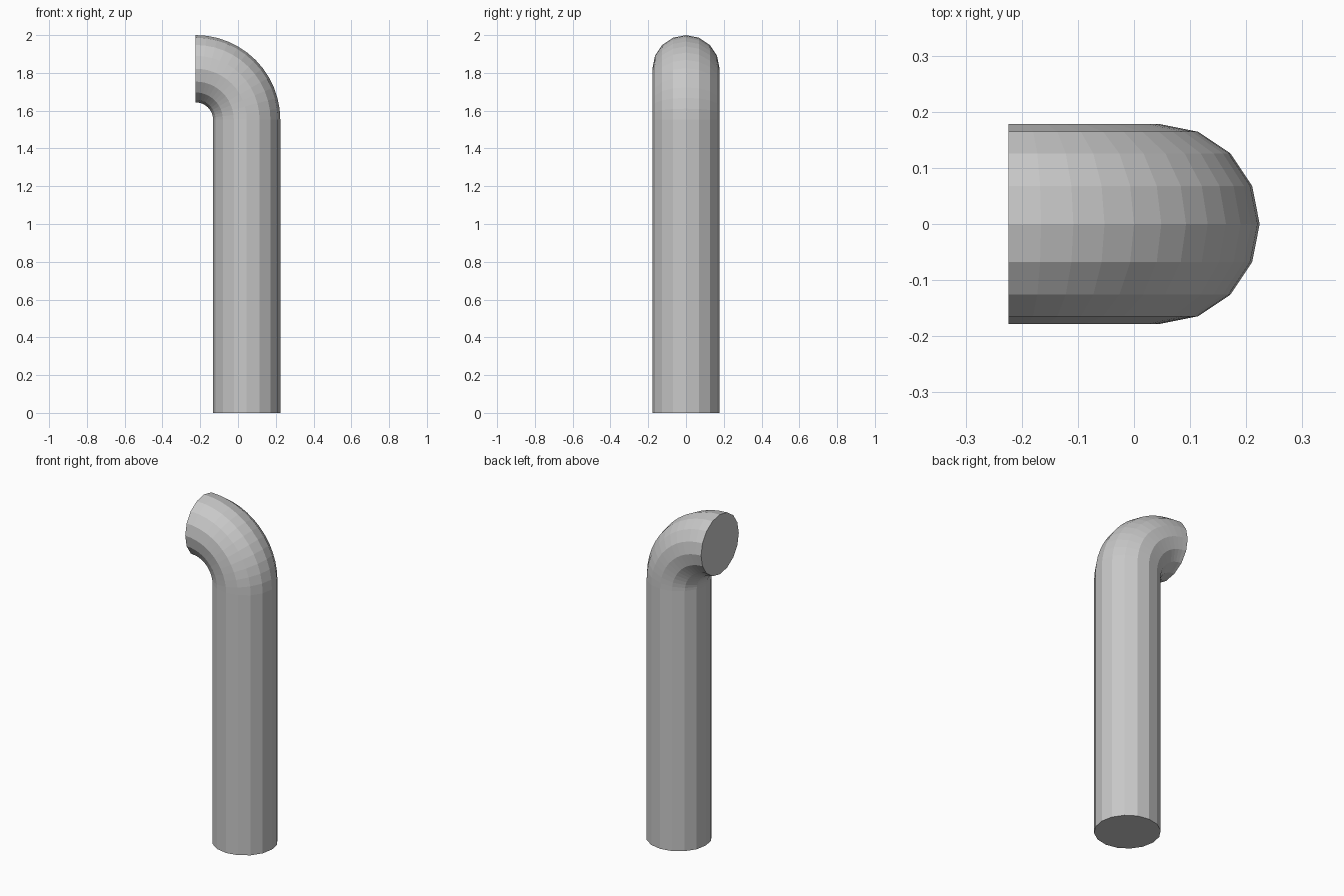
import bpy, bmesh, math
from mathutils import Vector

if "Cube" in bpy.data.objects:
    bpy.data.objects.remove(bpy.data.objects["Cube"])

SIDES = 16          # sides of the round section
BEND_STEPS = 12     # segments in the 90 degree elbow
R = 0.178           # pipe radius
BEND = 0.27         # radius of the elbow centre line
PX = 0.046          # x of the upright pipe axis
JOINT = 2.0 - BEND - R   # height where the elbow starts

grey = bpy.data.materials.new("light grey")
grey.diffuse_color = (0.58, 0.58, 0.58, 1)
grey.use_nodes = True
grey.node_tree.nodes["Principled BSDF"].inputs["Base Color"].default_value = grey.diffuse_color


def ring(bm, angle, z_shift=0.0):
    """Section of the pipe, swung by angle about the elbow centre."""
    verts = []
    for i in range(SIDES):
        a = 2 * math.pi * i / SIDES
        d = BEND + R * math.cos(a)
        verts.append(bm.verts.new(Vector((
            PX - BEND + d * math.cos(angle),
            R * math.sin(a),
            JOINT + z_shift + d * math.sin(angle)))))
    return verts


def tube(name, sections, cap_start, cap_end):
    """Skin a list of (angle, z shift) sections."""
    bm = bmesh.new()
    rings = [ring(bm, *s) for s in sections]
    for lo, hi in zip(rings, rings[1:]):
        for i in range(SIDES):
            j = (i + 1) % SIDES
            bm.faces.new((lo[i], lo[j], hi[j], hi[i]))
    if cap_start:
        bm.faces.new(rings[0][::-1])
    if cap_end:
        bm.faces.new(rings[-1])
    mesh = bpy.data.meshes.new(name)
    bm.to_mesh(mesh)
    bm.free()
    mesh.materials.append(grey)
    obj = bpy.data.objects.new(name, mesh)
    bpy.context.collection.objects.link(obj)
    return obj


# upright pipe, closed at the bottom
tube("upright_pipe", [(0, -JOINT), (0, 0)], True, False)

# quarter-turn elbow towards -x, closed at its mouth
tube("elbow", [(math.pi / 2 * k / BEND_STEPS, 0) for k in range(BEND_STEPS + 1)],
     False, True)
